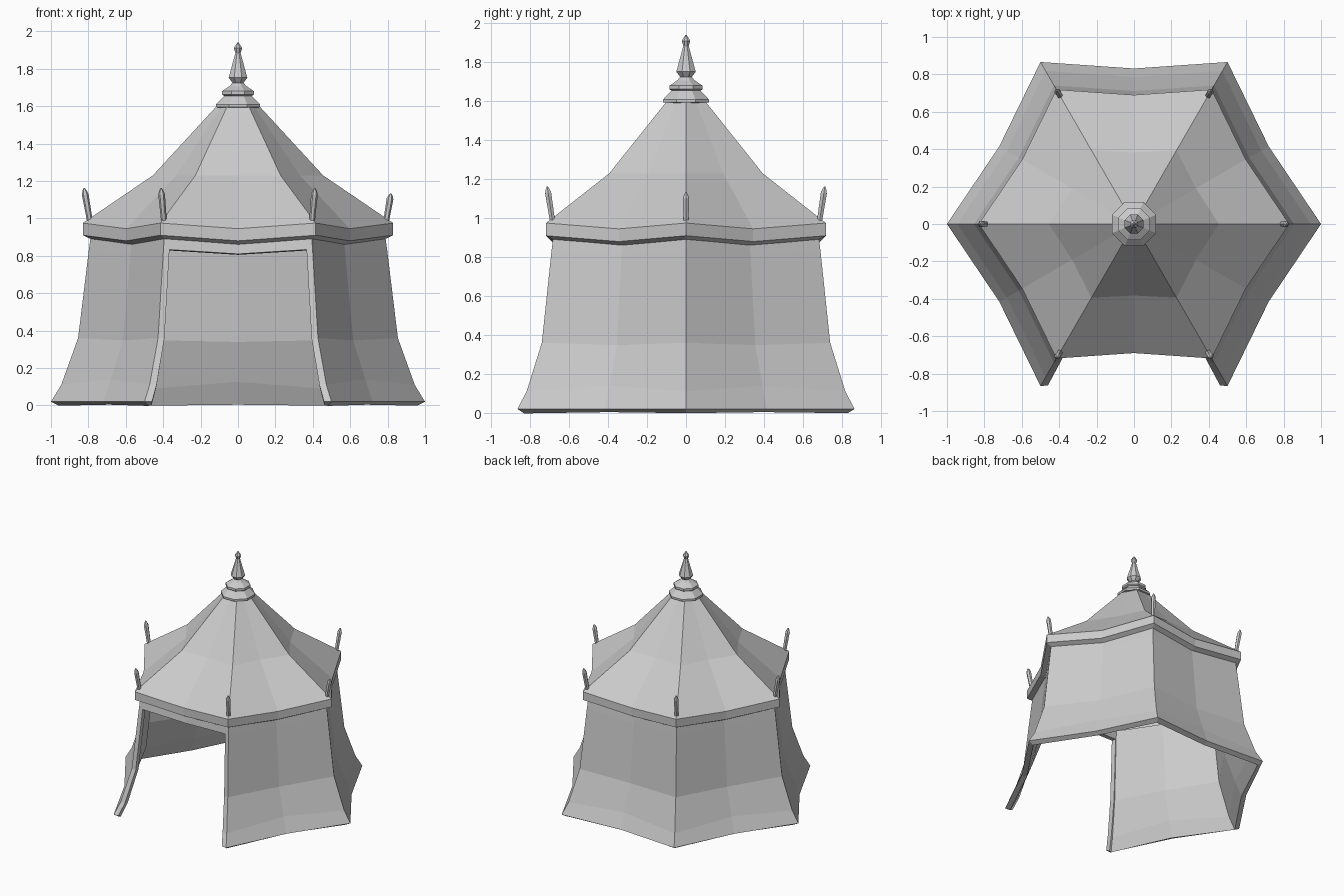
import bpy, math
from mathutils import Vector

if "Cube" in bpy.data.objects:
    bpy.data.objects.remove(bpy.data.objects["Cube"])


def make(name, verts, faces):
    me = bpy.data.meshes.new(name)
    me.from_pydata(verts, [], faces)
    me.validate()
    ob = bpy.data.objects.new(name, me)
    bpy.context.collection.objects.link(ob)
    return ob


def hex_point(k, r, z, sag, pinch):
    """Twelve points round a hexagon: even = corner, odd = pulled-in, sagging edge middle."""
    a = math.radians(30 * k)
    if k % 2:
        r, z = r * math.cos(math.pi / 6) * pinch, z - sag
    return Vector((r * math.cos(a), r * math.sin(a), z))


def lathe(name, profile, sides, offset=0.0):
    """Turn an (r, z) profile round z, capped at both ends."""
    n = len(profile)
    verts = [(r * math.cos(2 * math.pi * k / sides + offset),
              r * math.sin(2 * math.pi * k / sides + offset), z)
             for r, z in profile for k in range(sides)]
    faces = [(i * sides + k, i * sides + (k + 1) % sides,
              (i + 1) * sides + (k + 1) % sides, (i + 1) * sides + k)
             for i in range(n - 1) for k in range(sides)]
    faces.append(tuple(reversed(range(sides))))
    faces.append(tuple(range((n - 1) * sides, n * sides)))
    return make(name, verts, faces)


# Canvas walls with doorway: rings of (radius, z, sag)
rings = [(1.0, 0.02, 0), (0.945, 0.11, -0.03), (0.855, 0.36, 0.012),
         (0.797, 0.835, 0.025), (0.788, 0.90, 0.03)]
verts, faces = [], []
for r, z, s in rings:
    pts = [hex_point(k, r, z, s, 0.96) for k in range(12)]
    row = [pts[10].lerp(pts[9], 0.08), pts[10], pts[11]] + pts[:9]
    row += [pts[8].lerp(pts[9], 0.08), pts[9]]
    verts += row
m = 14
for i in range(len(rings) - 1):
    cols = m if i == 3 else m - 2     # only the lintel closes across the front
    for k in range(cols):
        q = (k + 1) % m
        faces.append((i * m + k, i * m + q, (i + 1) * m + q, (i + 1) * m + k))
# drop the unused front-middle points below the lintel
used = sorted({v for f in faces for v in f})
index = {v: i for i, v in enumerate(used)}
walls = make("canvas_walls", [verts[v] for v in used],
             [tuple(index[v] for v in f) for f in faces])
mod = walls.modifiers.new("thickness", 'SOLIDIFY')
mod.thickness = 0.04
mod.offset = -1
mod.use_even_offset = True

# Roof with eave band, closed inner lining: (radius, z, sag, pinch)
roof = [(0.755, 0.875, 0.03, 0.96), (0.83, 0.91, 0.03, 0.96),
        (0.83, 0.975, 0.03, 0.96), (0.455, 1.23, 0, 0.97), (0.105, 1.61, 0, 1),
        (0.07, 1.60, 0, 1), (0.42, 1.205, 0, 0.97), (0.755, 0.965, 0.03, 0.96)]
verts = [hex_point(k, *ring) for ring in roof for k in range(12)]
n = len(roof)
faces = [(i * 12 + k, i * 12 + (k + 1) % 12,
          (i + 1) % n * 12 + (k + 1) % 12, (i + 1) % n * 12 + k)
         for i in range(n) for k in range(12)]
make("roof", verts, faces)

# Octagonal finial
lathe("finial", [(0.10, 1.59), (0.127, 1.595), (0.127, 1.61), (0.08, 1.655),
                 (0.092, 1.662), (0.092, 1.68), (0.048, 1.708), (0.032, 1.725),
                 (0.054, 1.752), (0.05, 1.765), (0.015, 1.885), (0.024, 1.91),
                 (0.004, 1.94)], 8, math.pi / 8)

# Leaning pegs at the roof corners
for i in range(6):
    h = 0.16 if i == 0 else 0.19
    peg = lathe(f"corner_peg_{i + 1}", [(0.015, 0), (0.018, h * 0.82),
                                        (0.011, h * 0.93), (0.003, h)], 6)
    a = math.radians(60 * i)
    peg.location = (0.79 * math.cos(a), 0.79 * math.sin(a), 0.975)
    peg.rotation_euler = (0, math.radians(10), a)
